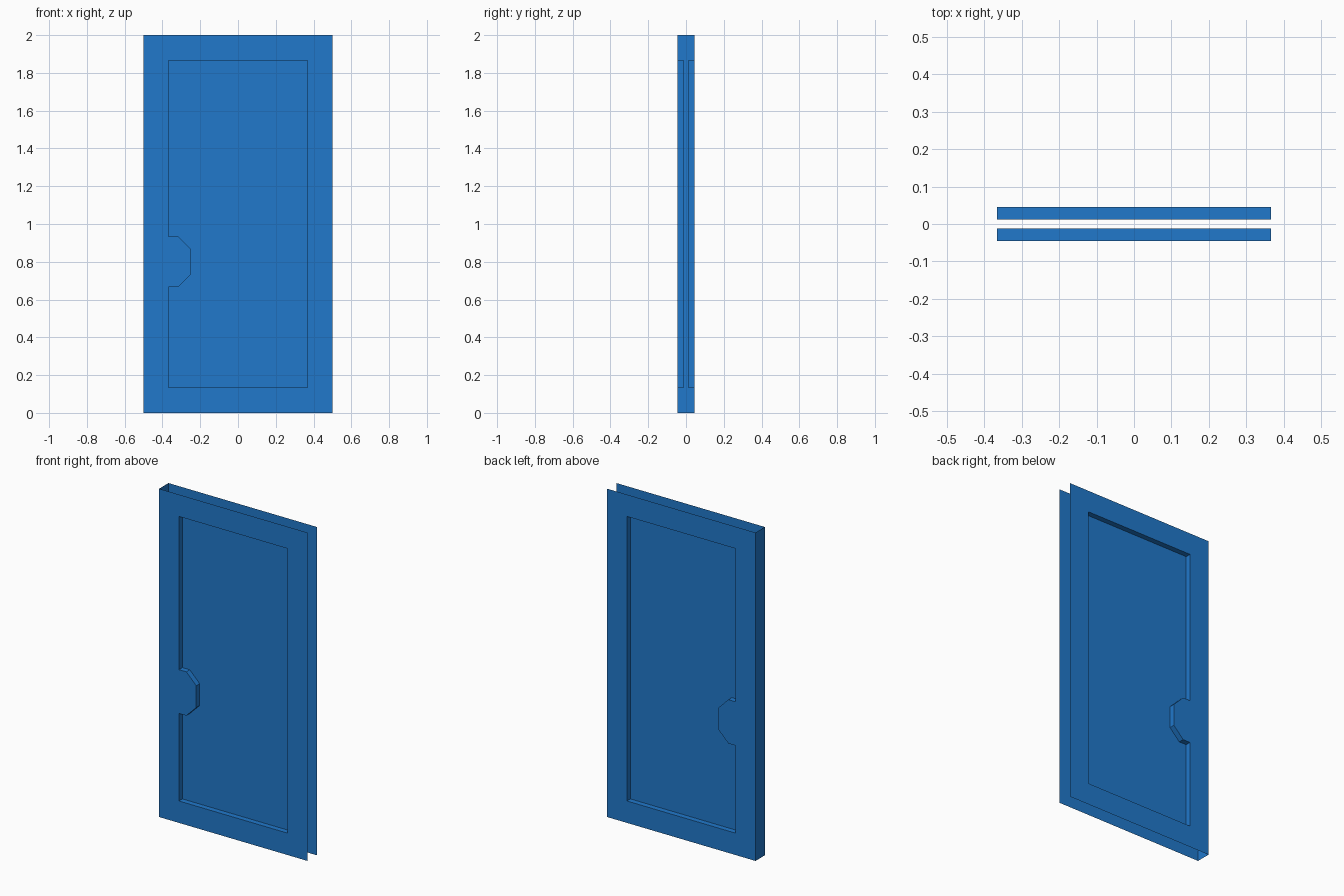
import bpy, bmesh

if "Cube" in bpy.data.objects:
    bpy.data.objects.remove(bpy.data.objects["Cube"])

OUT, IN = -0.045, -0.0117      # outer skin and recessed panel depths (front half)

# Outline of the door skin and of its recess (x, z), counter-clockwise from front
outer = [(-0.5, 0), (0.5, 0), (0.5, 2), (-0.5, 2)]
recess = [(-0.3667, 0.1333), (0.3667, 0.1333), (0.3667, 1.8667), (-0.3667, 1.8667),
          # notch left around the handle plate
          (-0.3667, 0.9333), (-0.3167, 0.9333), (-0.25, 0.8667),
          (-0.25, 0.7333), (-0.3167, 0.6667), (-0.3667, 0.6667)]

bm = bmesh.new()


def ring(points, y):
    return [bm.verts.new((x, y, z)) for x, z in points]


o = ring(outer, OUT)
r = ring(recess, OUT)
f = ring(recess, IN)
n = len(recess)

# Flat frame around the recess
for i in range(3):
    bm.faces.new((o[i], o[i + 1], r[i + 1], r[i]))
bm.faces.new([o[3], o[0], r[0]] + r[:2:-1])

# Recess walls and recessed panel
for i in range(n):
    j = (i + 1) % n
    bm.faces.new((r[i], r[j], f[j], f[i]))
bm.faces.new(f)

# Hinge-side edge wall (the other three edges are open)
m = ring([outer[3], outer[0]], 0)
bm.faces.new((o[3], m[0], m[1], o[0]))

mesh = bpy.data.meshes.new("door")
bm.to_mesh(mesh)
bm.free()
door = bpy.data.objects.new("door", mesh)
bpy.context.collection.objects.link(door)

# Back half mirrors the front half
mod = door.modifiers.new("back_half", 'MIRROR')
mod.use_axis = (False, True, False)
mod.use_clip = True

# Blue paint
mat = bpy.data.materials.new("blue_paint")
mat.diffuse_color = (0.015, 0.19, 0.6, 1)
mat.use_nodes = True
mat.node_tree.nodes["Principled BSDF"].inputs["Base Color"].default_value = mat.diffuse_color
mesh.materials.append(mat)
